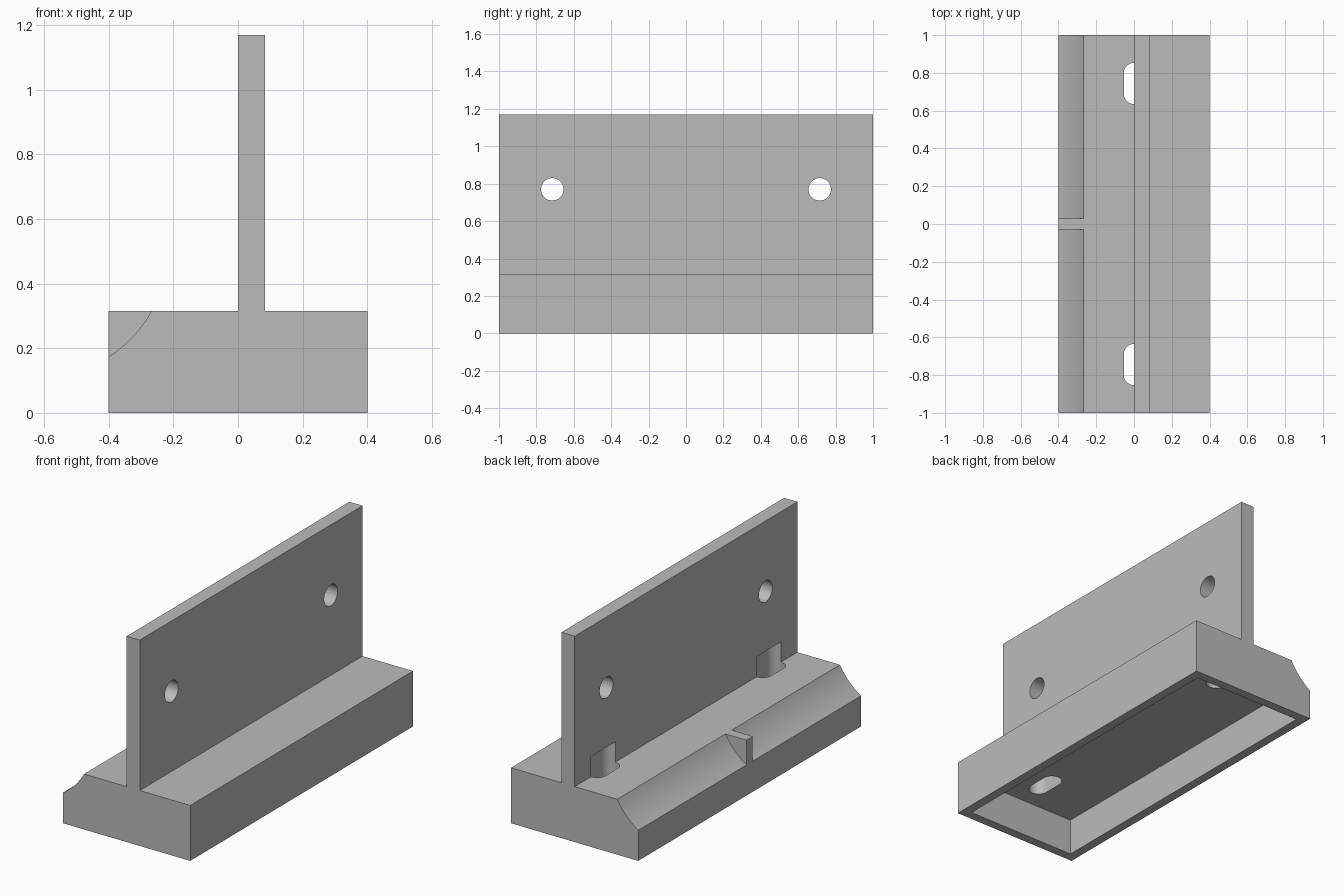
import bpy, bmesh, math
from mathutils import Matrix, Vector

if "Cube" in bpy.data.objects:
    bpy.data.objects.remove(bpy.data.objects["Cube"], do_unlink=True)

BASE_TOP, WALL_TOP, HALF_W = 0.315, 1.17, 0.4

grey = bpy.data.materials.new("plain grey")
grey.use_nodes = True
colour = (0.5, 0.5, 0.5, 1)
grey.diffuse_color = colour
grey.node_tree.nodes["Principled BSDF"].inputs["Base Color"].default_value = colour


def prism(name, points, direction):
    """Extrude a closed outline along a direction."""
    bm = bmesh.new()
    face = bm.faces.new([bm.verts.new(p) for p in points])
    top = bmesh.ops.extrude_face_region(bm, geom=[face])["geom"]
    bmesh.ops.translate(bm, vec=Vector(direction),
                        verts=[g for g in top if isinstance(g, bmesh.types.BMVert)])
    bmesh.ops.recalc_face_normals(bm, faces=bm.faces)
    mesh = bpy.data.meshes.new(name)
    bm.to_mesh(mesh)
    bm.free()
    mesh.materials.append(grey)
    obj = bpy.data.objects.new(name, mesh)
    bpy.context.collection.objects.link(obj)
    return obj


def arc(radius, start, end, steps):
    """Points on an arc, in degrees."""
    angles = [math.radians(start + (end - start) * i / steps) for i in range(steps + 1)]
    return [(radius * math.cos(a), radius * math.sin(a)) for a in angles]


def cut(body, cutter):
    cutter.hide_render = True
    mod = body.modifiers.new("cut", "BOOLEAN")
    mod.operation, mod.solver, mod.object = "DIFFERENCE", "EXACT", cutter
    bpy.context.view_layer.objects.active = body
    bpy.ops.object.modifier_apply(modifier=mod.name)
    bpy.data.objects.remove(cutter, do_unlink=True)


# T-shaped body: wide base with an upright plate
outline = [(-HALF_W, 0), (HALF_W, 0), (HALF_W, BASE_TOP), (0.083, BASE_TOP),
           (0.083, WALL_TOP), (0, WALL_TOP), (0, BASE_TOP), (-HALF_W, BASE_TOP)]
bracket = prism("mounting_bracket", [(x, -1, z) for x, z in outline], (0, 2, 0))

# Hollow underside
hx, hy = HALF_W - 0.053, 1 - 0.053
cut(bracket, prism("underside_cutter",
                   [(-hx, -hy, -0.1), (hx, -hy, -0.1), (hx, hy, -0.1), (-hx, hy, -0.1)],
                   (0, 0, 0.31)))

for side in (-1, 1):
    # Concave cove along the edge, leaving a thin rib in the middle
    cove = [(-0.617 + x, side * 0.028, 0.51 + z) for x, z in arc(0.4, 0, 360, 128)[:-1]]
    cut(bracket, prism("cove_cutter", cove, (0, side * 1.1, 0)))

    # Round hole through the plate
    hole = [(-0.1, side * 0.715 + y, 0.77 + z) for y, z in arc(0.06, 0, 360, 48)[:-1]]
    cut(bracket, prism("hole_cutter", hole, (0.3, 0, 0)))

    # Rounded slot through the base, rising into the foot of the plate
    r, reach = 0.054, 0.055
    slot = [(x, side * 0.744 + reach + y, 0.1) for x, y in arc(r, 0, 180, 20)]
    slot += [(x, side * 0.744 - reach + y, 0.1) for x, y in arc(r, 180, 360, 20)]
    cut(bracket, prism("slot_cutter", slot, (0, 0, 0.33)))

# Smooth curved cuts, crisp edges
bpy.ops.object.select_all(action="DESELECT")
bracket.select_set(True)
bpy.context.view_layer.objects.active = bracket
bpy.ops.object.shade_smooth_by_angle(angle=math.radians(25))
